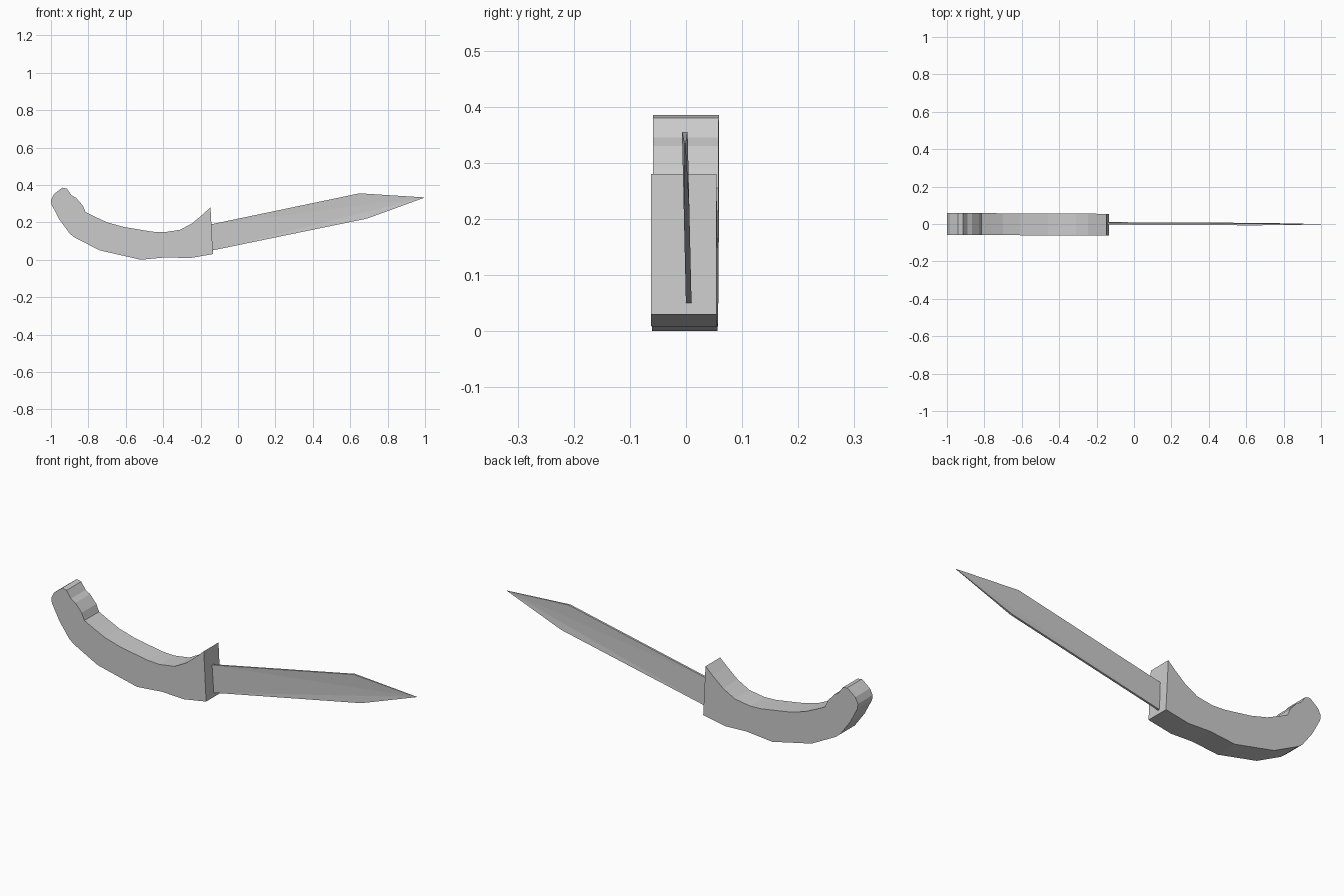
import bpy, bmesh

cube = bpy.data.objects.get("Cube")
if cube:
    bpy.data.objects.remove(cube, do_unlink=True)

grey = bpy.data.materials.new("plain_grey")
grey.use_nodes = True
colour = (0.6, 0.6, 0.6, 1)
grey.diffuse_color = colour
grey.node_tree.nodes["Principled BSDF"].inputs["Base Color"].default_value = colour


def finish(bm, name):
    """Turn a bmesh into a named, coloured object."""
    bmesh.ops.recalc_face_normals(bm, faces=bm.faces)
    mesh = bpy.data.meshes.new(name)
    bm.to_mesh(mesh)
    bm.free()
    mesh.materials.append(grey)
    obj = bpy.data.objects.new(name, mesh)
    bpy.context.collection.objects.link(obj)
    return obj


def slab(bm, outline, centre, half):
    """Thicken an x-z outline along y; centre and half give y per point."""
    front = [bm.verts.new((x, centre(x, z) - half(x), z)) for x, z in outline]
    back = [bm.verts.new((x, centre(x, z) + half(x), z)) for x, z in outline]
    caps = [bm.faces.new(front), bm.faces.new(back[::-1])]
    n = len(outline)
    for i in range(n):
        j = (i + 1) % n
        bm.faces.new((front[i], back[i], back[j], front[j]))
    return front, back, caps


# Curved handle with flared guard and hooked pommel
handle_outline = [
    (-1, .32), (-.985, .35), (-.94, .385), (-.915, .38), (-.89, .345),
    (-.865, .33), (-.83, .29), (-.815, .255), (-.765, .23), (-.7, .2),
    (-.61, .175), (-.46, .15), (-.395, .147), (-.31, .16), (-.245, .195),
    (-.185, .245), (-.147, .28), (-.134, .03), (-.26, .008), (-.38, .013),
    (-.52, 0), (-.74, .05), (-.875, .12), (-.9, .14), (-.955, .215),
    (-.997, .295)]
bm = bmesh.new()
slab(bm, handle_outline, lambda x, z: -.004 - .005 * (x + .14), lambda x: .0585)
finish(bm, "handle")

# Thin, slightly leaning blade that narrows to a point
blade_outline = [(-.16, .186), (.65, .355), (1, .333), (.69, .22), (-.16, .045)]
bm = bmesh.new()
front, back, caps = slab(bm, blade_outline,
                         lambda x, z: .006 - .023 * z,
                         lambda x: .001 if x > .9 else .005)
# Facets on both sides fan out from the tip
bmesh.ops.delete(bm, geom=caps, context='FACES_ONLY')
for ring in (front, back):
    tip = ring[2]
    for a, b in ((0, 1), (4, 0), (3, 4)):
        bm.faces.new((tip, ring[a], ring[b]))
finish(bm, "blade")
